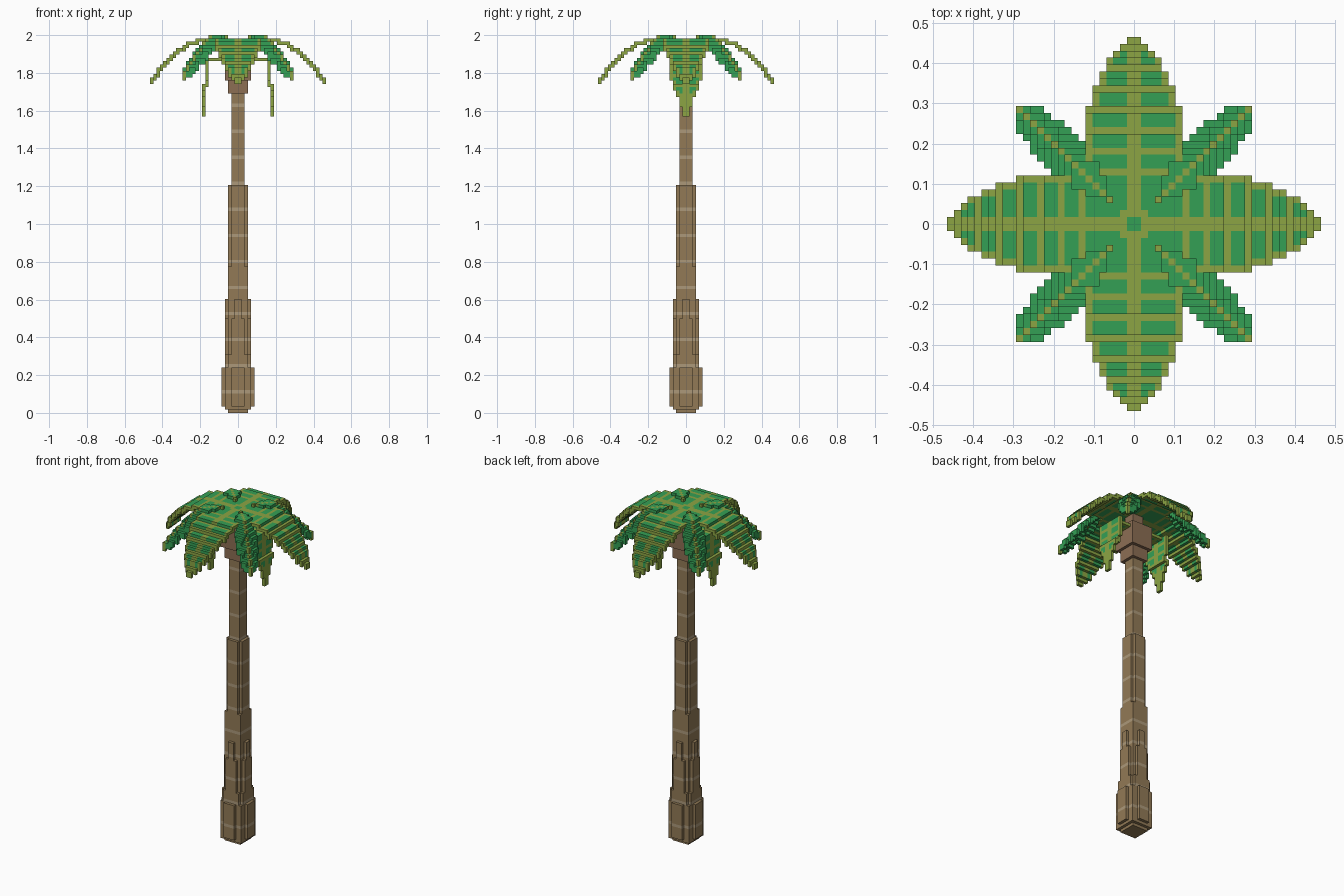
import bpy
import bmesh
from mathutils import Vector

if "Cube" in bpy.data.objects:
    bpy.data.objects.remove(bpy.data.objects["Cube"])

HEIGHT = 116            # blocks from ground to top
S = 2 / HEIGHT          # block size
BARK, RING, HUSK, LEAF, RIB = range(5)


def srgb(*rgb):
    return [((c / 255 + 0.055) / 1.055) ** 2.4 for c in rgb] + [1.0]


def material(name, colour):
    m = bpy.data.materials.new(name)
    m.use_nodes = True
    m.diffuse_color = colour
    m.node_tree.nodes["Principled BSDF"].inputs["Base Color"].default_value = colour
    m.node_tree.nodes["Principled BSDF"].inputs["Roughness"].default_value = 0.9
    return m


MATERIALS = [
    material("bark_brown", srgb(146, 122, 86)),
    material("ring_tan", srgb(172, 153, 122)),
    material("husk_brown", srgb(140, 110, 84)),
    material("leaf_green", srgb(52, 160, 85)),
    material("rib_olive", srgb(140, 165, 68)),
]


def side(i):
    """Distance of a block from the centre line, alike on both sides."""
    return i if i >= 0 else -1 - i


def turn(blocks, quarter):
    """Rotate blocks about z by quarter turns."""
    for _ in range(quarter):
        blocks = {(-1 - y, x, z): m for (x, y, z), m in blocks.items()}
    return blocks


def build(name, blocks):
    """Mesh the outer faces of a set of coloured blocks."""
    bm = bmesh.new()
    verts = {}

    def vert(p):
        key = tuple(round(c) for c in p)
        if key not in verts:
            verts[key] = bm.verts.new(Vector(key) * S)
        return verts[key]

    for cell, mat in blocks.items():
        for axis in range(3):
            u, v = Vector(), Vector()
            u[(axis + 1) % 3] = v[(axis + 2) % 3] = 1
            for step in (0, 1):
                near = list(cell)
                near[axis] += 2 * step - 1
                if tuple(near) in blocks:
                    continue
                p = Vector(cell)
                p[axis] += step
                loop = [p, p + u, p + u + v, p + v]
                if not step:
                    loop.reverse()
                bm.faces.new([vert(q) for q in loop]).material_index = mat
    me = bpy.data.meshes.new(name)
    bm.to_mesh(me)
    bm.free()
    for m in MATERIALS:
        me.materials.append(m)
    ob = bpy.data.objects.new(name, me)
    bpy.context.collection.objects.link(ob)
    return ob


def post(blocks, a, b, z0, z1, colour):
    """Add a cross-shaped post: half sizes a by b and b by a."""
    for z in range(z0, z1):
        for x in range(-a, a):
            for y in range(-a, a):
                if min(side(x), side(y)) < b:
                    blocks[x, y, z] = colour(z)


# Trunk: stepped posts with a pale ring every eighth layer
trunk = {}
for a, b, z0, z1 in [(3, 3, 0, 1), (4, 4, 1, 14), (5, 2, 2, 14), (4, 3, 14, 18),
                     (4, 2, 18, 29), (4, 1, 29, 35), (3, 3, 14, 45),
                     (3, 2, 45, 70), (2, 2, 70, 98)]:
    post(trunk, a, b, z0, z1, lambda z: RING if z % 8 == 6 else BARK)
build("trunk", trunk)

# Husk under the leaves
husk = {}
for a, b, z0, z1 in [(3, 3, 98, 102), (4, 4, 102, 110), (2, 2, 110, 114)]:
    post(husk, a, b, z0, z1, lambda z: HUSK)
build("crown_husk", husk)

# Flat centre where the large leaves meet
centre = {}
for x in range(-7, 7):
    for y in range(-7, 7):
        lo, hi = sorted((side(x), side(y)))
        olive = (lo == 0 or hi == 1) and hi > 0
        centre[x, y, 114] = RIB if olive else LEAF
build("crown_centre", centre)


# Large leaves: level, then arching down to a stepped point
def leaf_top(i):
    return 114 - round(12 * (max(0, i - 10.5) / 15.5) ** 1.7)


def leaf_width(i):
    for end, w in [(17, 7), (20, 6), (22, 5), (24, 4), (25, 3), (26, 2)]:
        if i < end:
            return w
    return 1


large = {}
for i in range(7, 27):
    w = leaf_width(i)
    for j in range(-w, w):
        k = side(j)
        olive = k == 0 or k == w - 1 or i % 3 == 1
        for z in range(leaf_top(i + 1), leaf_top(i) + 1):
            large[i, j, z] = RIB if olive else LEAF
for q, name in enumerate(["left", "back", "right", "front"]):
    build("large_leaf_" + name, turn(large, q))


# Narrow diagonal leaves, sloping down to the corners
def slope(t, d):
    return 115 - round(max(0, t - 8) ** 1.15 + 0.4 * d)


narrow = {}
for x in range(3, 17):
    for y in range(3, 17):
        t, d = (x + y) / 2, abs(x - y)
        if d > min(t - 3, 4 if t < 12.5 else 3):
            continue
        if min(x, y) < 7:
            tops = [115] if max(x, y) < 9 else []
        else:
            tops = range(slope(t + 1, d), slope(t, d) + 1)
        for z in tops:
            narrow[x, y, z] = RIB if d == 0 else LEAF
for q, name in enumerate(["back_left", "back_right", "front_right", "front_left"]):
    build("narrow_leaf_" + name, turn(narrow, q))

# Hanging leaves on the two sides
hanging = {}
for i in range(4, 10):
    for j in range(-3, 3):
        hanging[i, j, 108] = RIB if side(j) in (0, 2) or i % 3 == 1 else LEAF
for z in range(91, 109):
    i = 9 if z >= 100 else 10
    w = 1 if z < 94 else 2 if z < 97 else 3 if z < 99 else 4 if z < 102 else 5
    for j in range(-w, w):
        k = side(j)
        olive = k == 0 or k == w - 1 or z % 3 == 1
        hanging[i, j, z] = RIB if olive else LEAF
        if z == 100:
            hanging[10, j, z] = RIB
build("hanging_leaf_left", hanging)
build("hanging_leaf_right", turn(hanging, 2))
